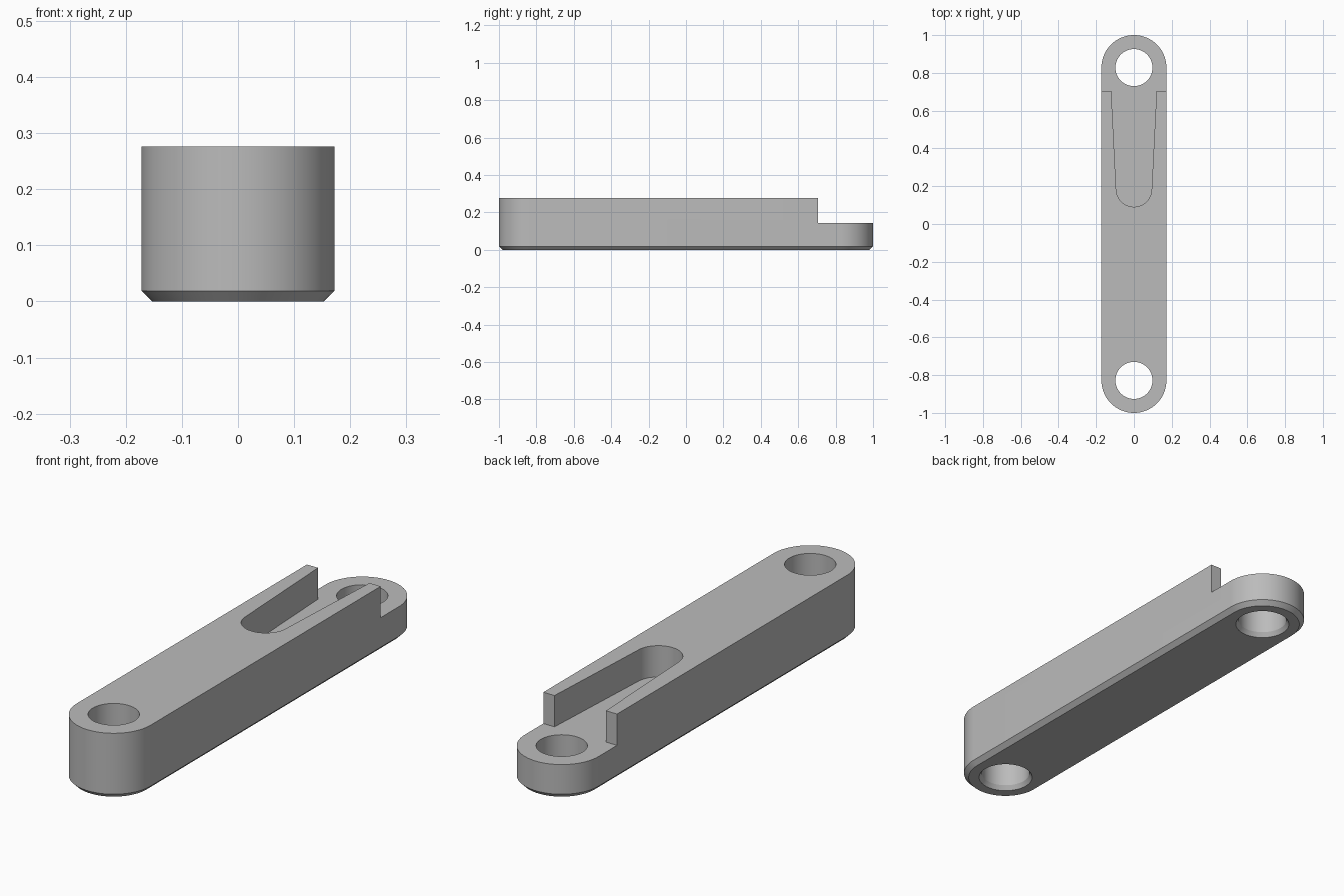
import bpy
import bmesh
from math import cos, sin, pi, radians

R, END, TOP, STEP, CH = 0.172, 0.828, 0.276, 0.144, 0.019
HOLE, HOLE_CH = 0.098, 0.012

cube = bpy.data.objects.get("Cube")
if cube:
    bpy.data.objects.remove(cube, do_unlink=True)

grey = bpy.data.materials.new("plain grey")
grey.use_nodes = True
colour = (0.5, 0.5, 0.5, 1)
grey.diffuse_color = colour
grey.node_tree.nodes["Principled BSDF"].inputs["Base Color"].default_value = colour


def arc(cy, r, start, end, n):
    angles = [start + (end - start) * i / n for i in range(n + 1)]
    return [(r * cos(a), cy + r * sin(a)) for a in angles]


def stadium(r):
    return arc(END, r, 0, pi, 48) + arc(-END, r, pi, 2 * pi, 48)


def circle(cy, r):
    return arc(cy, r, 0, 2 * pi, 96)[:-1]


def loft(name, sections):
    """Closed solid through (outline, height) sections of equal point count."""
    bm = bmesh.new()
    rings = [[bm.verts.new((x, y, z)) for x, y in pts] for pts, z in sections]
    n = len(rings[0])
    for low, high in zip(rings, rings[1:]):
        for i in range(n):
            j = (i + 1) % n
            bm.faces.new((low[i], low[j], high[j], high[i]))
    bm.faces.new(rings[0][::-1])
    bm.faces.new(rings[-1])
    bmesh.ops.recalc_face_normals(bm, faces=bm.faces)
    mesh = bpy.data.meshes.new(name)
    bm.to_mesh(mesh)
    bm.free()
    mesh.materials.append(grey)
    obj = bpy.data.objects.new(name, mesh)
    bpy.context.collection.objects.link(obj)
    return obj


# Round-ended bar with a chamfered underside
bar = loft("link_bar", [(stadium(R - CH), 0), (stadium(R), CH), (stadium(R), TOP)])

# Pin holes, chamfered at the bottom
cutters = []
for name, y in (("front_hole", -END), ("back_hole", END)):
    wide = circle(y, HOLE + HOLE_CH)
    narrow = circle(y, HOLE)
    cutters.append(loft(name + "_cutter", [
        (circle(y, HOLE + HOLE_CH * 1.5), -CH / 2), (wide, 0), (narrow, CH), (narrow, TOP + 0.1)]))

# Tapered round-ended slot that opens into the lowered back end
pocket = arc(0.185, 0.094, pi, 2 * pi, 40)
pocket += [(0.12, 0.705), (0.3, 0.705), (0.3, 1.2), (-0.3, 1.2), (-0.3, 0.705), (-0.12, 0.705)]
cutters.append(loft("slot_and_step_cutter", [(pocket, STEP), (pocket, TOP + 0.1)]))

bpy.context.view_layer.objects.active = bar
for cutter in cutters:
    mod = bar.modifiers.new(cutter.name, "BOOLEAN")
    mod.operation = "DIFFERENCE"
    mod.solver = "EXACT"
    mod.object = cutter
    bpy.ops.object.modifier_apply(modifier=mod.name)
    bpy.data.objects.remove(cutter, do_unlink=True)

bpy.ops.object.select_all(action="DESELECT")
bar.select_set(True)
bpy.ops.object.shade_smooth_by_angle(angle=radians(25))
